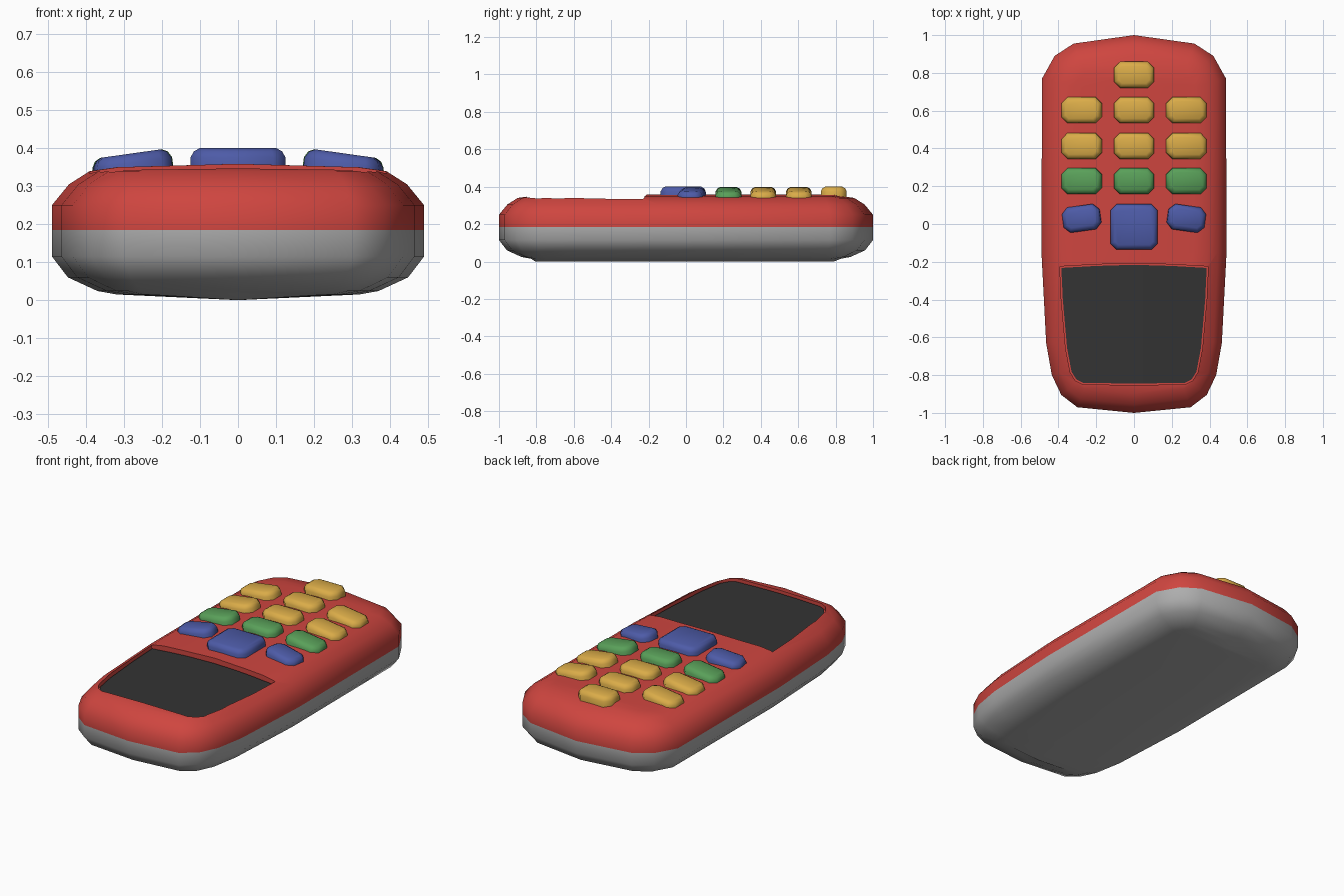
import bpy, bmesh, math
from mathutils import Vector, Matrix

if "Cube" in bpy.data.objects:
    bpy.data.objects.remove(bpy.data.objects["Cube"])


def material(name, rgb):
    m = bpy.data.materials.new(name)
    m.diffuse_color = (*rgb, 1)
    m.use_nodes = True
    m.node_tree.nodes["Principled BSDF"].inputs["Base Color"].default_value = m.diffuse_color
    return m


RED = material("red", (0.62, 0.06, 0.05))
GREY = material("grey", (0.42, 0.42, 0.42))
DARK = material("dark_grey", (0.033, 0.033, 0.033))
YELLOW = material("yellow", (0.70, 0.41, 0.065))
GREEN = material("green", (0.10, 0.35, 0.10))
BLUE = material("blue", (0.075, 0.105, 0.39))


def finish(name, bm, mats):
    bmesh.ops.recalc_face_normals(bm, faces=bm.faces)
    me = bpy.data.meshes.new(name)
    bm.to_mesh(me)
    bm.free()
    ob = bpy.data.objects.new(name, me)
    bpy.context.collection.objects.link(ob)
    for m in mats:
        me.materials.append(m)
    return ob


def activate(ob):
    bpy.ops.object.select_all(action='DESELECT')
    ob.select_set(True)
    bpy.context.view_layer.objects.active = ob


def smooth(ob, deg=50):
    activate(ob)
    bpy.ops.object.shade_smooth_by_angle(angle=math.radians(deg))


def mirrored(half):
    """Right half listed from back to front -> closed clockwise outline."""
    return half + [(-x, y) for x, y in reversed(half) if x > 1e-6]


def inset(pts, d):
    """Mitred inward offset of a clockwise convex outline."""
    out = []
    for i, p in enumerate(pts):
        a, b, c = Vector(pts[i - 1]), Vector(p), Vector(pts[(i + 1) % len(pts)])
        e, f = (b - a).normalized(), (c - b).normalized()
        n1, n2 = Vector((e.y, -e.x)), Vector((f.y, -f.x))
        out.append(tuple(b + (n1 + n2) * (d / (1 + n1.dot(n2)))))
    return out


def bridge(bm, r0, r1):
    n = len(r0)
    for i in range(n):
        bm.faces.new((r0[i], r0[(i + 1) % n], r1[(i + 1) % n], r1[i]))


def crowned_cap(bm, ring, z):
    """Close a mirrored ring with rows of quads rising to a centre line."""
    n = len(ring)
    m = n // 2
    mids = [ring[0]] + [bm.verts.new((0, ring[k].co.y, z)) for k in range(1, m)] + [ring[m]]
    for k in range(m):
        for side in ((ring[k], ring[k + 1]), (ring[-k], ring[n - k - 1])):
            verts = list(dict.fromkeys((mids[k], *side, mids[k + 1])))
            bm.faces.new(verts)


# Two-tone body shell: stacked inset rings (z, inset)
outline = mirrored([(0, 1.0), (.32, .955), (.42, .89), (.487, .77), (.49, -.15),
                    (.465, -.63), (.435, -.80), (.385, -.905), (.30, -.97), (0, -1.0)])
bm = bmesh.new()
rings = []
for z, d in [(.015, .17), (.024, .12), (.06, .042), (.115, 0), (.185, 0),
             (.25, 0), (.305, .045), (.34, .10), (.350, .17)]:
    rings.append([bm.verts.new((x, y, z)) for x, y in inset(outline, d)])
for r0, r1 in zip(rings, rings[1:]):
    bridge(bm, r0, r1)
crowned_cap(bm, rings[0], 0.0)
crowned_cap(bm, rings[-1], .359)
for f in bm.faces:
    f.material_index = 0 if f.calc_center_median().z > .185 else 1
body = finish("body_shell", bm, [RED, GREY])


def crowned_panel(name, pts, z0, z1, mat):
    """Panel between two heights, bowed across x."""
    bm = bmesh.new()
    bm.faces.new([bm.verts.new((x, y, 0)) for x, y in pts])
    for x in (-.26, -.13, 0, .13, .26):
        bmesh.ops.bisect_plane(bm, geom=bm.verts[:] + bm.edges[:] + bm.faces[:],
                               plane_co=(x, 0, 0), plane_no=(1, 0, 0))
    ext = bmesh.ops.extrude_face_region(bm, geom=bm.faces[:])["geom"]
    top = {g for g in ext if isinstance(g, bmesh.types.BMVert)}
    for v in bm.verts:
        v.co.z = (z1 if v in top else z0) - .012 * (v.co.x / .39) ** 2
    return finish(name, bm, [mat])


# Recess in the front of the top, with a dark panel lying in it
recess = mirrored([(0, -.208), (.2, -.214), (.393, -.225), (.385, -.40), (.362, -.66),
                   (.338, -.785), (.31, -.83), (.27, -.85), (0, -.852)])
cutter = crowned_panel("recess_cutter", recess, .326, .5, RED)
cutter.hide_render = True
mod = body.modifiers.new("recess", 'BOOLEAN')
mod.operation = 'DIFFERENCE'
mod.solver = 'EXACT'
mod.object = cutter
activate(body)
bpy.ops.object.modifier_apply(modifier="recess")
bpy.data.objects.remove(cutter)
smooth(body)
smooth(crowned_panel("dark_panel", inset(recess, .008), .325, .333, DARK), 30)


# Buttons: chamfered blocks, tilted to follow the crown
def button(name, x, y, z, w, l, mat, tilt=0, turn=0, c=.032):
    bm = bmesh.new()
    rs = []
    for h, d in [(-.06, 0), (-.024, 0), (-.008, .009), (0, .024)]:
        a, b = w / 2, l / 2
        pts = [(-a + c, b), (a - c, b), (a, b - c), (a, -b + c),
               (a - c, -b), (-a + c, -b), (-a, -b + c), (-a, b - c)]
        rs.append([bm.verts.new((px, py, h)) for px, py in inset(pts, d)])
    for r0, r1 in zip(rs, rs[1:]):
        bridge(bm, r0, r1)
    bm.faces.new(rs[0])
    bm.faces.new(rs[-1])
    bm.transform(Matrix.Translation((x, y, z)) @ Matrix.Rotation(math.radians(tilt), 4, 'Y')
                 @ Matrix.Rotation(math.radians(turn), 4, 'Z'))
    smooth(finish(name, bm, [mat]))


button("top_button", 0, .79, .40, .21, .138, YELLOW)
for row, (y, mat) in enumerate([(.603, YELLOW), (.413, YELLOW), (.227, GREEN)]):
    for s in (-1, 0, 1):
        button(f"key_row{row + 1}_col{s + 2}", .282 * s, y, .398 - .012 * abs(s),
               .212, .138, mat, tilt=8 * s)
button("centre_button", 0, -.015, .40, .25, .24, BLUE)
for s, side in ((-1, "left"), (1, "right")):
    button(f"{side}_blue_button", .282 * s, .03, .386, .20, .135, BLUE, tilt=8 * s, turn=-8 * s)
